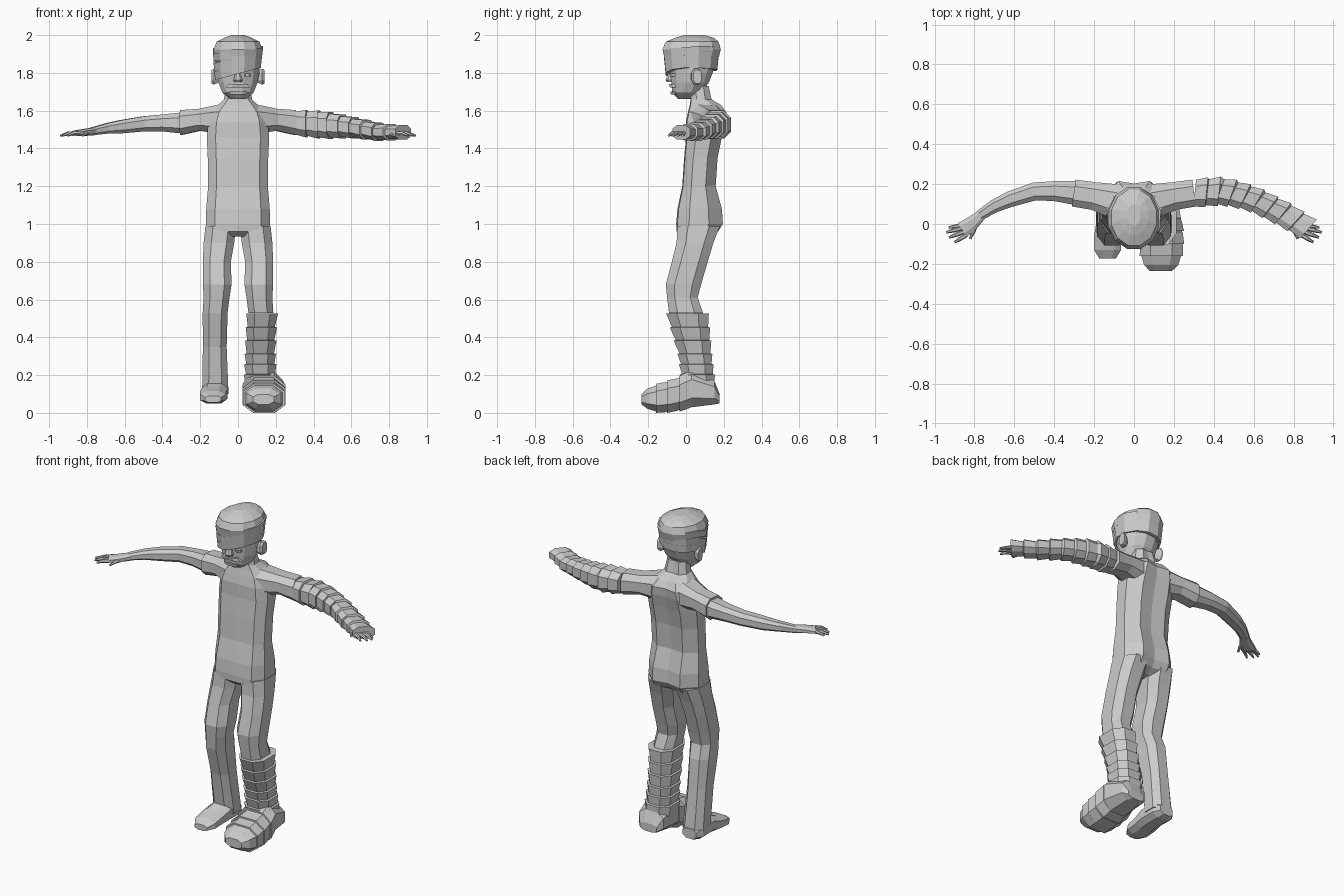
import bpy, bmesh, math
from mathutils import Vector

grey = bpy.data.materials.new("plain_grey")
grey.diffuse_color = (0.6, 0.6, 0.6, 1)

# unit cross-sections
OCT = [(-.5, -1), (.5, -1), (1, -.5), (1, .5), (.5, 1), (-.5, 1), (-1, .5), (-1, -.5)]
CHEST = [(-.72, -.95), (0, -1), (.72, -.95), (1, -.45), (1, .4),
         (.55, 1), (0, .88), (-.55, 1), (-1, .4), (-1, -.45)]
OVAL = [(math.sin(a), -math.cos(a)) for a in (math.tau * (i + .5) / 12 for i in range(12))]
HEX = [(math.cos(math.tau * i / 6), math.sin(math.tau * i / 6)) for i in range(6)]


def loft(name, rings, closed=False):
    """Skin a list of rings; caps the ends, or joins last to first."""
    bm = bmesh.new()
    vs = [[bm.verts.new(p) for p in r] for r in rings]
    n = len(rings[0])
    pairs = list(zip(vs, vs[1:])) + ([(vs[-1], vs[0])] if closed else [])
    for a, b in pairs:
        for i in range(n):
            j = (i + 1) % n
            bm.faces.new((a[i], a[j], b[j], b[i]))
    if not closed:
        bm.faces.new(vs[0])
        bm.faces.new(vs[-1])
    bmesh.ops.recalc_face_normals(bm, faces=bm.faces)
    me = bpy.data.meshes.new(name)
    bm.to_mesh(me)
    bm.free()
    me.materials.append(grey)
    ob = bpy.data.objects.new(name, me)
    bpy.context.collection.objects.link(ob)
    return ob


def level(z, x0, x1, y0, y1, shape=OCT):
    """Horizontal ring filling a box in x and y."""
    cx, cy, rx, ry = (x0 + x1) / 2, (y0 + y1) / 2, (x1 - x0) / 2, (y1 - y0) / 2
    return [Vector((cx + u * rx, cy + v * ry, z)) for u, v in shape]


def upright(name, rows, shape=OCT):
    return loft(name, [level(*r, shape=shape) for r in rows])


def limb(name, rows, side=1, shape=OCT, tilt=0):
    """Tube through rows of (x, y, z, half width, half height)."""
    rings = []
    for i, (x, y, z, w, h) in enumerate(rows):
        a, b = rows[max(i - 1, 0)], rows[min(i + 1, len(rows) - 1)]
        t = Vector((b[0] - a[0], b[1] - a[1], 0)).normalized()
        s = Vector((-t.y, t.x, 0))
        ring = [Vector((x, y, z)) + s * u * w + Vector((0, 0, v * h)) + t * tilt * u for u, v in shape]
        rings.append([Vector((side * p.x, p.y, p.z)) for p in ring])
    return loft(name, rings)


def sample(rows, t):
    """Interpolate a table whose first column is the key."""
    for a, b in zip(rows, rows[1:]):
        if min(a[0], b[0]) - 1e-6 <= t <= max(a[0], b[0]) + 1e-6:
            f = (t - a[0]) / (b[0] - a[0])
            return [p + (q - p) * f for p, q in zip(a, b)]


# torso and neck
upright("torso", [(z, -r, r, y0, y1) for z, y0, y1, r in (
    (.935, -.02, .12, .10), (.96, -.05, .17, .168), (1.0, -.052, .195, .17), (1.08, -.045, .19, .168),
    (1.2, -.02, .157, .158), (1.35, -.01, .167, .16), (1.46, 0, .19, .165), (1.54, 0, .21, .158),
    (1.59, .01, .215, .14), (1.63, .02, .185, .105), (1.66, .025, .135, .075), (1.73, .025, .12, .062))], CHEST)

# legs, the +x one ends inside its wrapping
LEG = [(.99, .01, .172, -.045, .18), (.9, .02, .182, -.05, .145), (.8, .038, .186, -.075, .115),
       (.68, .034, .186, -.107, .08), (.61, .045, .182, -.10, .062), (.53, .055, .187, -.09, .09),
       (.35, .06, .186, -.04, .11), (.1, .05, .19, .0, .14)]
upright("bare_leg", [(z, -b, -a, c, d) for z, a, b, c, d in LEG])
upright("wrapped_leg_upper", LEG[:6])

# layered wrapping round the shin
SHIN = [(.53, .05, .206, -.1, .115), (.42, .045, .198, -.07, .125), (.3, .04, .195, -.035, .135),
        (.14, .035, .205, -.02, .155)]
rows = []
cuts = [.53, .455, .385, .315, .26, .205, .14]
for top, bottom in zip(cuts, cuts[1:]):
    for z, g in ((top, .006), (bottom, -.005)):
        _, a, b, c, d = sample(SHIN, z)
        rows.append((z - (.003 if z == top else 0), a - g, b + g, c - g, d + g))
upright("shin_wrap", rows)


def foot(name, rows):
    """Loft along y through rows of (y, x0, x1, z0, z1)."""
    return loft(name, [[Vector(((a + b) / 2 + u * (b - a) / 2, y, (c + d) / 2 + v * (d - c) / 2))
                        for u, v in OCT] for y, a, b, c, d in rows])


foot("bare_foot", [(.14, -.165, -.075, .06, .12), (.1, -.19, -.055, .05, .15), (0, -.19, -.055, .05, .16),
                   (-.06, -.2, -.062, .05, .135), (-.13, -.2, -.065, .05, .115), (-.172, -.175, -.09, .055, .09)])
FOOT = [(.178, .075, .19, .05, .1), (.15, .05, .215, .045, .17), (.03, .037, .235, .03, .225),
        (-.05, .032, .243, .012, .178), (-.14, .032, .243, .002, .152), (-.205, .05, .222, .022, .128),
        (-.236, .08, .19, .045, .098)]
foot("wrapped_foot", FOOT)
# overlapping straps over the instep
for y in (.0, -.065, -.125):
    band = []
    for yy, g in ((y + .02, .002), (y - .035, .009)):
        _, a, b, c, d = sample(FOOT, yy)
        band.append((yy, a - g, b + g, max(c - g, 0), d + g))
    foot("instep_strap", band)

# shoulders, bare arm and hands
SLEEVE = [(.08, .11, 1.555, .09, .08), (.2, .14, 1.552, .07, .058), (.302, .155, 1.537, .068, .066)]
ARM = [(.29, .155, 1.535, .06, .056), (.4, .165, 1.535, .05, .045), (.5, .163, 1.53, .045, .04),
       (.62, .125, 1.515, .04, .035), (.7, .09, 1.505, .033, .027), (.775, .042, 1.49, .026, .02)]
PALM = [(.765, .045, 1.49, .025, .02), (.81, .005, 1.485, .036, .018), (.862, -.03, 1.48, .04, .014)]
FINGERS = [((.85, -.004), (.93, -.018)), ((.86, -.02), (.942, -.042)),
           ((.855, -.04), (.928, -.068)), ((.84, -.055), (.9, -.092)), ((.79, .0), (.822, -.075))]
for side in (-1, 1):
    limb("shoulder", SLEEVE, side)
    limb("palm", PALM, side)
    for (x0, y0), (x1, y1) in FINGERS:
        limb("finger", [(x0, y0, 1.48, .011, .011), ((x0 + x1) / 2, (y0 + y1) / 2, 1.48, .011, .011),
                        (x1, y1, 1.468, .006, .006)], side, HEX)
limb("bare_arm", ARM, -1)

# layered wrapping along the other arm
WRAP = [(.3, .155, 1.535, .07, .064), (.45, .165, 1.525, .067, .07), (.6, .125, 1.513, .06, .052),
        (.75, .05, 1.487, .06, .042), (.875, -.025, 1.485, .056, .032)]
rows = []
cuts = [.3 + .575 * i / 9 for i in range(10)]
for a, b in zip(cuts, cuts[1:]):
    for x, g in ((a + .004, -.004), (b, .006)):
        x, y, z, w, h = sample(WRAP, x)
        rows.append((x, y, z, w + g, h + g))
limb("arm_wrap", rows, 1, OCT, .012)

# head and wrapped cap
HEAD = [(1.663, -.045, .05, .045), (1.695, -.075, .085, .085), (1.75, -.08, .125, .108),
        (1.8, -.085, .145, .117), (1.87, -.1, .165, .12), (1.9, -.11, .17, .12)]
upright("head", [(z, -r, r, a, b) for z, a, b, r in HEAD], OVAL)
CAP = [(1.86, -.115, .172, .125), (1.925, -.13, .19, .134), (1.965, -.112, .177, .117),
       (1.986, -.06, .15, .075), (2.0, -.01, .1, .035)]
upright("cap", [(z, -r, r, a, b) for z, a, b, r in CAP], OVAL)

# slanted bands round the head, steeper across the face
for z0, height, slope, grow in ((1.795, .045, .27, .0), (1.835, .045, .22, .004), (1.878, .04, .12, .008)):
    rings = []
    for dz, g in ((0, 0), (height, .005), (height, -.03), (0, -.03)):
        k = grow + g
        ring = level(z0 + dz, -.125 - k, .125 + k, -.112 - k, .17 + k, OVAL)
        for p in ring:
            p.z += slope * p.x * (1 if p.y < .05 else .35) + (.02 if p.y > .05 else 0)
        rings.append(ring)
    loft("head_band", rings, closed=True)

# ears
for side in (-1, 1):
    loft("ear", [[Vector((side * x, .055 + lean + u * .026 * s, 1.78 + v * .042 * s)) for u, v in OCT]
                 for x, s, lean in ((.1, .7, -.01), (.128, 1, 0), (.14, .85, .006))])

# nose, moustache, lip, and the uncovered eye
upright("nose", [(1.752, -.02, .02, -.102, -.06), (1.762, -.024, .024, -.108, -.06),
                 (1.81, -.01, .01, -.09, -.06)])
upright("moustache", [(1.722, -.066, .066, -.085, -.03), (1.742, -.05, .05, -.09, -.03)])
upright("lower_lip", [(1.685, -.042, .042, -.08, -.03), (1.702, -.048, .048, -.083, -.03)])
upright("eye", [(1.782, .03, .068, -.084, -.04), (1.797, .03, .068, -.086, -.04)])
